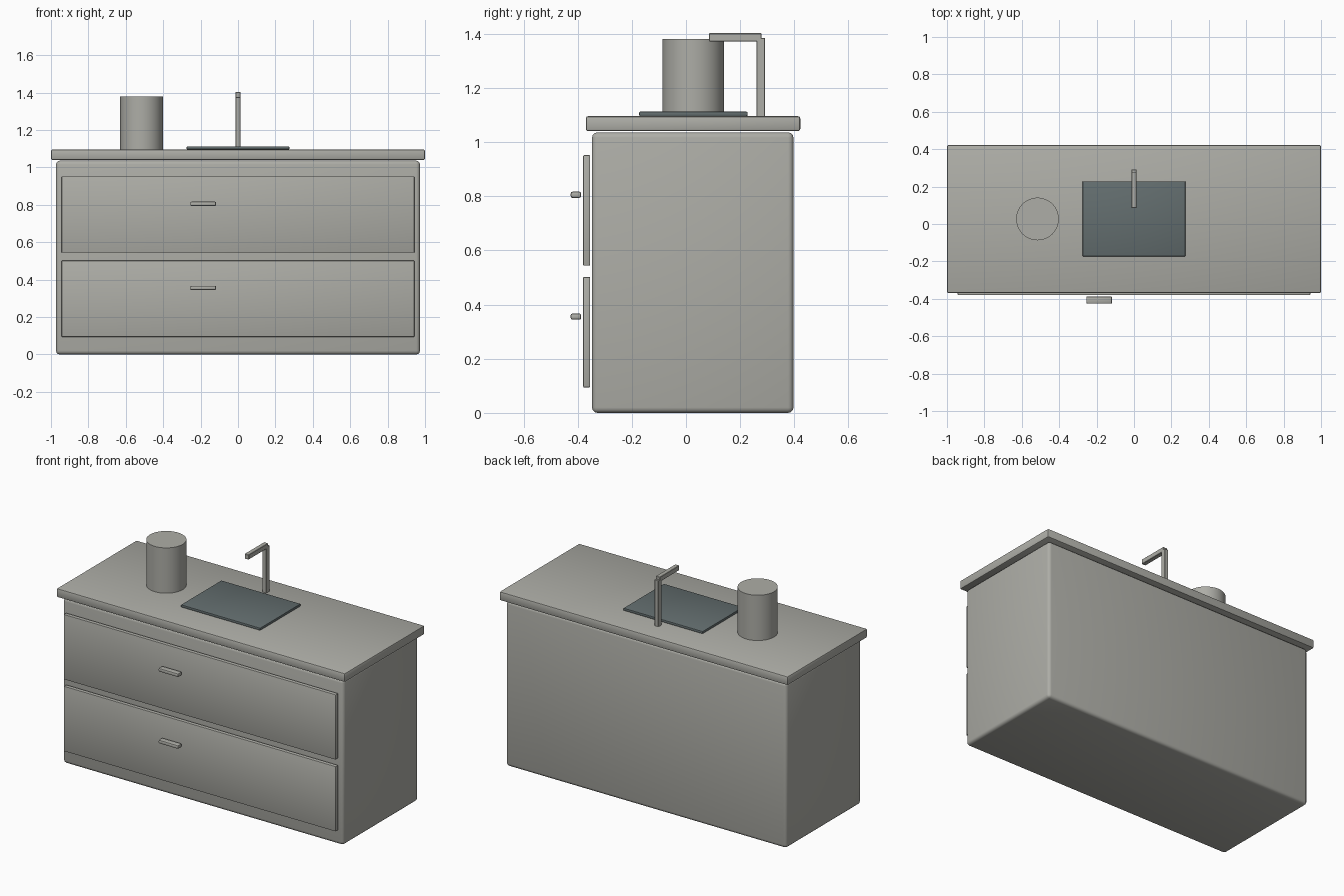
import bpy, math

if "Cube" in bpy.data.objects:
    bpy.data.objects.remove(bpy.data.objects["Cube"])


def material(name, rgb):
    m = bpy.data.materials.new(name)
    m.diffuse_color = (*rgb, 1)
    m.use_nodes = True
    m.node_tree.nodes["Principled BSDF"].inputs["Base Color"].default_value = m.diffuse_color
    return m


grey = material("warm_grey", (0.42, 0.42, 0.385))
slate = material("dark_slate", (0.125, 0.155, 0.158))


def finish(ob, name, mat):
    ob.name = name
    ob.data.materials.append(mat)
    bpy.ops.object.shade_smooth_by_angle(angle=math.radians(35))
    return ob


def box(name, x, y, z, mat=grey, bevel=0.0, segments=2):
    """Box from (min, max) ranges with rounded edges."""
    spans = (x, y, z)
    bpy.ops.mesh.primitive_cube_add(size=1, location=[(a + b) / 2 for a, b in spans])
    ob = bpy.context.object
    ob.scale = [b - a for a, b in spans]
    bpy.ops.object.transform_apply(location=False, rotation=False, scale=True)
    if bevel:
        mod = ob.modifiers.new("rounded_edges", 'BEVEL')
        mod.width = bevel
        mod.segments = segments
        bpy.ops.object.modifier_apply(modifier=mod.name)
    return finish(ob, name, mat)


# Cabinet and worktop
box("cabinet_body", (-0.973, 0.973), (-0.347, 0.397), (0.0, 1.036), bevel=0.02, segments=3)
box("countertop", (-1.0, 1.0), (-0.37, 0.422), (1.04, 1.096), bevel=0.009)

# Drawer fronts with their handles
for label, z0 in (("lower", 0.094), ("upper", 0.544)):
    box(label + "_drawer_front", (-0.943, 0.943), (-0.38, -0.354), (z0, z0 + 0.408), bevel=0.004)
    box(label + "_drawer_handle", (-0.255, -0.117), (-0.426, -0.387),
        (z0 + 0.250, z0 + 0.273), bevel=0.007)

# Sink panel
box("sink", (-0.275, 0.275), (-0.173, 0.228), (1.096, 1.112), slate, bevel=0.004)

# Faucet: upright post and spout
box("faucet_post", (-0.014, 0.014), (0.261, 0.292), (1.09, 1.385), bevel=0.002, segments=1)
box("faucet_spout", (-0.014, 0.014), (0.085, 0.279), (1.372, 1.402), bevel=0.002, segments=1)

# Round canister on the worktop
bpy.ops.mesh.primitive_cylinder_add(vertices=48, radius=0.114, depth=0.288,
                                    location=(-0.516, 0.027, 1.236))
finish(bpy.context.object, "canister", grey)
